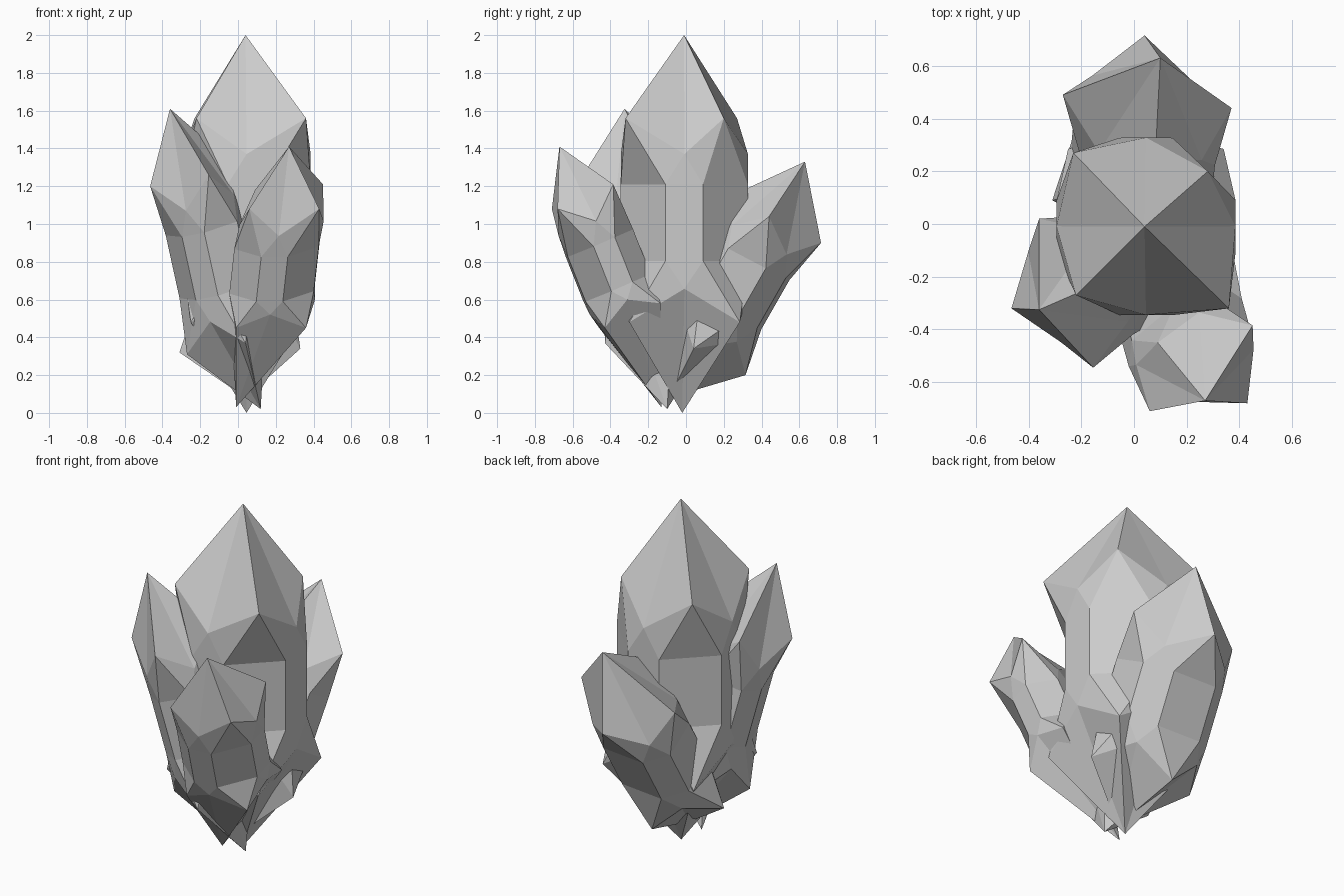
import bpy, bmesh
from mathutils import Vector

if "Cube" in bpy.data.objects:
    bpy.data.objects.remove(bpy.data.objects["Cube"])


def crystal(name, tip, base, drop, corners, body=None, push=1.22, half=0.19):
    """Double-pointed gem: four shoulder corners, mid-face points and an
    eight-sided belt, repeated at the lower end after moving down by drop.
    body optionally gives a different square for the shaft and lower end."""
    tip, base, drop = Vector(tip), Vector(base), Vector(drop)
    step = tip - base
    c = [Vector(p) for p in corners]
    sq = [Vector(p) for p in body] if body else c
    centre = sum(sq, Vector()) / 4
    mids, belt = [], []
    for i in range(4):
        a, b = sq[i], sq[(i + 1) % 4]
        m = centre + ((a + b) / 2 - centre) * push
        mids.append(m - step * 0.095)
        for s in (-half, half):
            belt.append(m + (b - a) * s - step * 0.175)

    bm = bmesh.new()
    belts = []
    for end, ring, shift in ((tip, c, (0, 0, 0)), (base, sq, (1, 0.66, 0.375))):
        t = bm.verts.new(end)
        cs = [bm.verts.new(p - drop * shift[0]) for p in ring]
        ms = [bm.verts.new(p - drop * shift[1]) for p in mids]
        bs = [bm.verts.new(p - drop * shift[2]) for p in belt]
        belts.append(bs)
        for i in range(4):
            j = (i + 1) % 4
            p, q, r = bs[2 * i], bs[2 * i + 1], bs[2 * j]
            for f in ((t, cs[i], ms[i]), (t, ms[i], cs[j]), (ms[i], p, q),
                      (cs[i], p, ms[i]), (ms[i], q, cs[j]), (cs[j], q, r)):
                bm.faces.new(f)
    # Long side facets
    up, lo = belts
    for i in range(8):
        j = (i + 1) % 8
        bm.faces.new((up[i], lo[i], lo[j], up[j]))
    bmesh.ops.recalc_face_normals(bm, faces=bm.faces)
    me = bpy.data.meshes.new(name)
    bm.to_mesh(me)
    bm.free()
    ob = bpy.data.objects.new(name, me)
    bpy.context.collection.objects.link(ob)
    return ob


# Tall central crystal
crystal("main_crystal", (0.04, -0.01, 2.0), (0.045, -0.02, 0.0), (0, 0, 1.08),
        [(-0.22, -0.27, 1.56), (0.36, -0.32, 1.56),
         (0.28, 0.20, 1.56), (-0.23, 0.27, 1.56)],
        body=[(-0.25, -0.30, 1.56), (0.34, -0.30, 1.56),
              (0.34, 0.285, 1.56), (-0.25, 0.285, 1.56)],
        push=1.15, half=0.17)

# Leaning side crystals, their lower ends crossing at the foot
crystal("left_crystal", (-0.36, -0.325, 1.61), (0.12, -0.10, 0.02),
        (-0.195, -0.115, 0.89),
        [(-0.465, -0.32, 1.20), (-0.155, -0.545, 1.26),
         (-0.05, -0.19, 1.34), (-0.36, 0.02, 1.28)])
crystal("front_crystal", (0.27, -0.67, 1.41), (-0.01, -0.13, 0.03),
        (0.07, -0.25, 0.63),
        [(0.06, -0.71, 1.08), (0.43, -0.68, 1.08),
         (0.45, -0.385, 1.21), (0.09, -0.45, 1.18)])
crystal("back_crystal", (0.10, 0.63, 1.33), (0.04, -0.09, 0.08),
        (0.04, 0.40, 0.70),
        [(-0.27, 0.49, 1.02), (0.08, 0.24, 1.15),
         (0.37, 0.44, 1.04), (0.04, 0.715, 0.90)])
